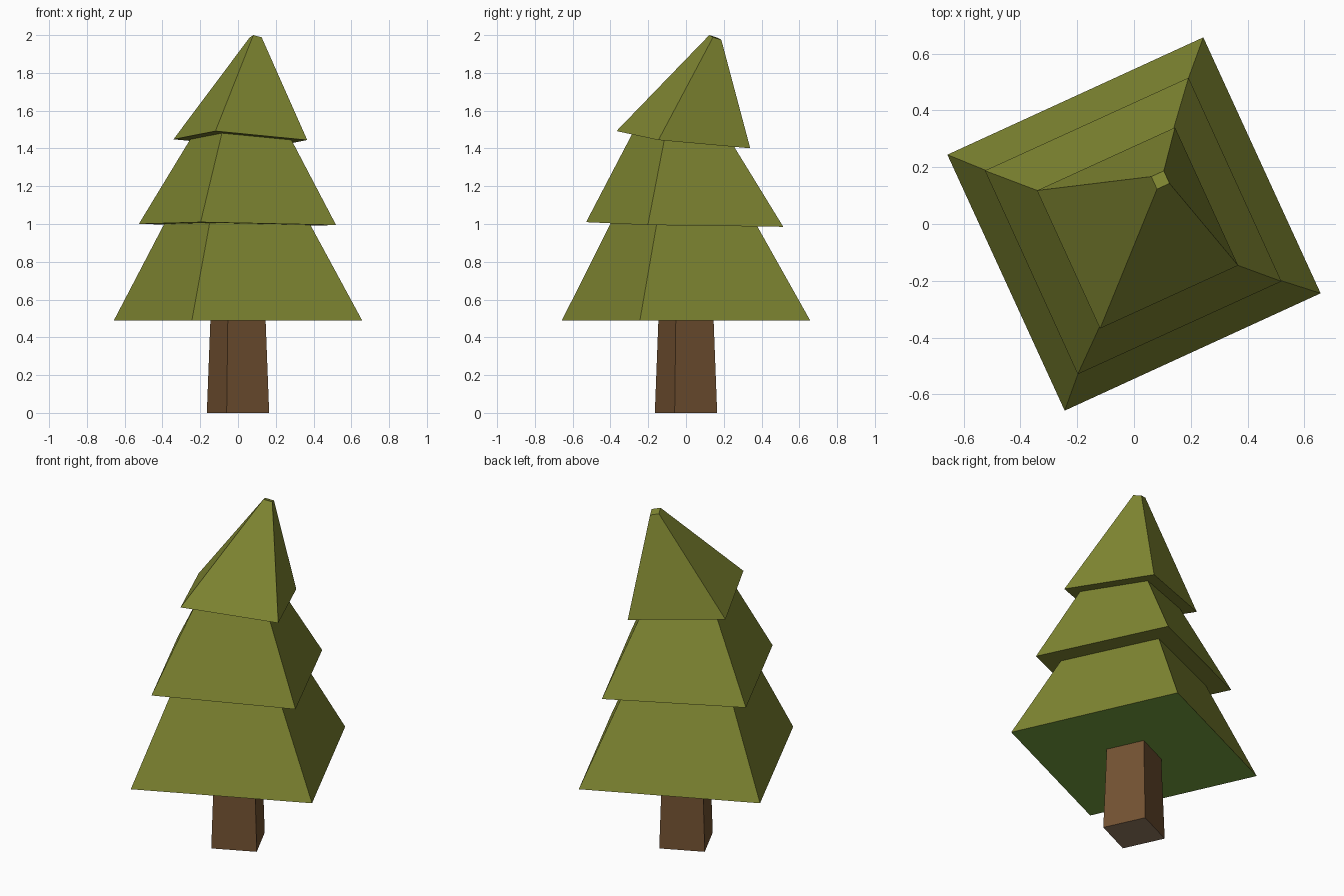
import bpy
import bmesh

if "Cube" in bpy.data.objects:
    bpy.data.objects.remove(bpy.data.objects["Cube"])


def material(name, rgb):
    """Flat material from an sRGB 0-255 colour."""
    def lin(c):
        c /= 255
        return c / 12.92 if c <= 0.04045 else ((c + 0.055) / 1.055) ** 2.4
    m = bpy.data.materials.new(name)
    m.diffuse_color = (*[lin(c) for c in rgb], 1)
    m.use_nodes = True
    m.node_tree.nodes["Principled BSDF"].inputs["Base Color"].default_value = m.diffuse_color
    return m


def square(cx, cy, z, vx, vy, sx=0.0, sy=0.0):
    """Turned square: half diagonal (vx, vy), tilted by slopes sx, sy."""
    offsets = [(vx, vy), (-vy, vx), (-vx, -vy), (vy, -vx)]
    return [(cx + dx, cy + dy, z + sx * dx + sy * dy) for dx, dy in offsets]


def loft(name, rings, side, base, cap_top):
    """Join square rings from bottom to top; the base face gets its own colour."""
    bm = bmesh.new()
    loops = [[bm.verts.new(p) for p in r] for r in rings]
    for a, b in zip(loops, loops[1:]):
        for i in range(4):
            j = (i + 1) % 4
            bm.faces.new((a[i], a[j], b[j], b[i]))
    bottom = bm.faces.new(loops[0][::-1])
    bottom.material_index = 1
    if cap_top:
        bm.faces.new(loops[-1])
    bm.normal_update()
    me = bpy.data.meshes.new(name)
    bm.to_mesh(me)
    bm.free()
    me.materials.append(side)
    me.materials.append(base)
    ob = bpy.data.objects.new(name, me)
    bpy.context.collection.objects.link(ob)
    return ob


olive = material("olive needles", (128, 135, 50))
green = material("green underside", (118, 160, 65))
brown = material("brown bark", (115, 82, 50))
tan = material("cut wood", (146, 122, 96))

# Trunk, slightly tapered
loft("trunk", [square(0, 0, 0, 0.06, 0.165),
               square(0, 0, 0.495, 0.054, 0.146)], brown, tan, True)

# Three stepped tiers, tilting more towards the leaning tip
tilt2 = (-0.0125, -0.019)
tilt3 = (-0.047, -0.111)
loft("foliage", [
    square(0, 0, 0.49, 0.244, 0.657),
    square(-0.004, -0.01, 0.9975, 0.146, 0.387, *tilt2),
    square(-0.003, -0.007, 0.9975, 0.195, 0.522, *tilt2),
    square(0.015, -0.015, 1.4465, 0.1, 0.268, *tilt3),
    square(0.0125, -0.014, 1.4465, 0.132, 0.354, *tilt3),
    square(0.093, 0.155, 1.9875, 0.012, 0.032, -0.1, -0.35),
], olive, green, True)
